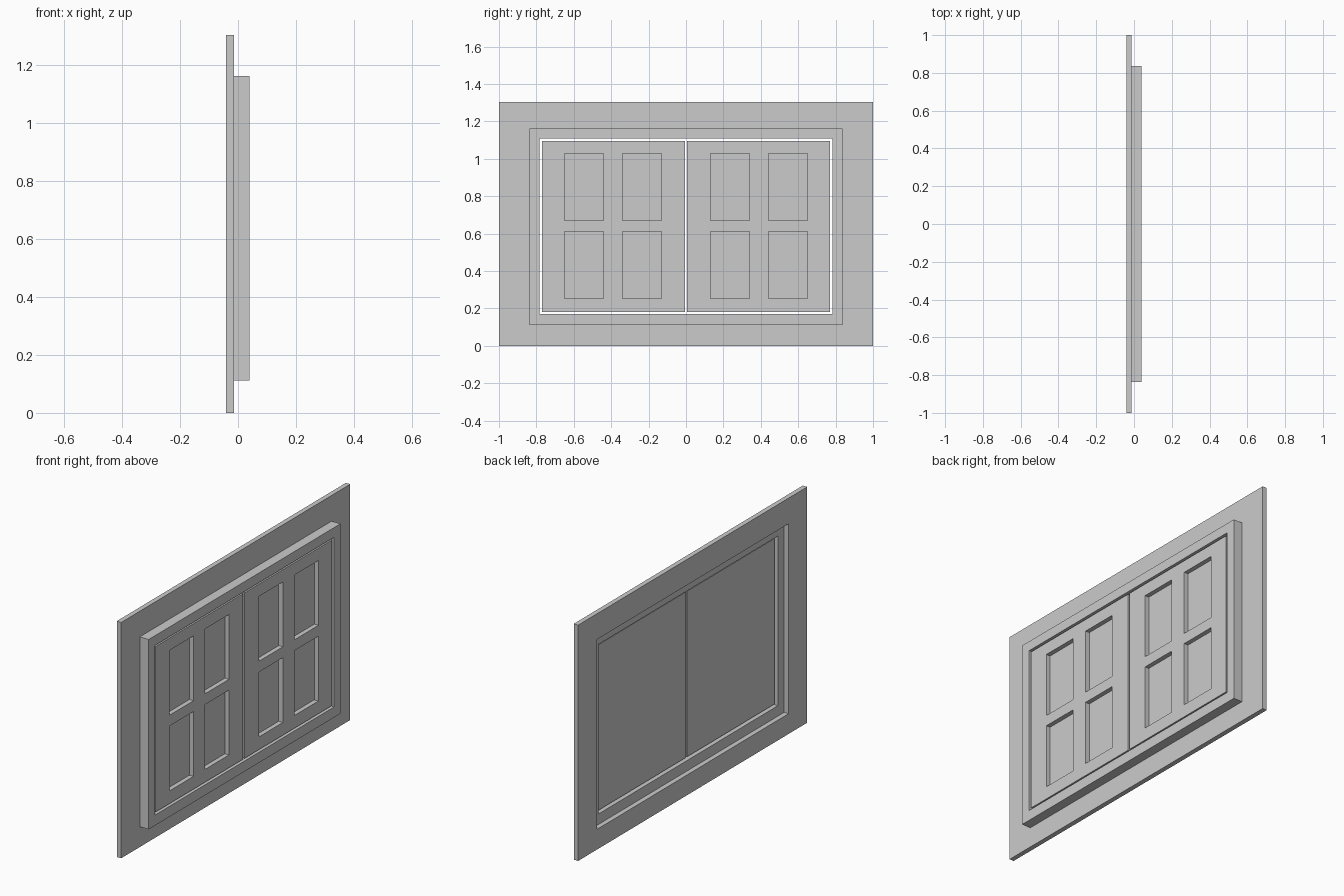
import bpy, bmesh
from mathutils import Vector

if "Cube" in bpy.data.objects:
    bpy.data.objects.remove(bpy.data.objects["Cube"])


def slab(name, x0, x1, ys, zs, holes=(), recesses=(), depth=0.0):
    """Slab facing +x on a grid of y/z cuts; listed cells become holes or recesses."""
    bm = bmesh.new()
    v = [[bm.verts.new((x0, y, z)) for z in zs] for y in ys]
    for i in range(len(ys) - 1):
        for j in range(len(zs) - 1):
            if (i, j) not in holes:
                bm.faces.new((v[i][j], v[i + 1][j], v[i + 1][j + 1], v[i][j + 1]))
    for col in v:
        for vert in col:
            if not vert.link_faces:
                bm.verts.remove(vert)

    # thicken towards +x
    ext = bmesh.ops.extrude_face_region(bm, geom=bm.faces[:], use_keep_orig=True)["geom"]
    bmesh.ops.translate(bm, vec=(x1 - x0, 0, 0),
                        verts=[g for g in ext if isinstance(g, bmesh.types.BMVert)])

    # push the recessed cells back into the front face
    if recesses:
        mids = [Vector((x1, (ys[i] + ys[i + 1]) / 2, (zs[j] + zs[j + 1]) / 2))
                for i, j in recesses]
        panes = [f for f in bm.faces
                 if any((f.calc_center_median() - m).length < 1e-4 for m in mids)]
        pushed = bmesh.ops.extrude_discrete_faces(bm, faces=panes)["faces"]
        bmesh.ops.translate(bm, vec=(-depth, 0, 0),
                            verts=list({w for f in pushed for w in f.verts}))

    bmesh.ops.recalc_face_normals(bm, faces=bm.faces[:])
    mesh = bpy.data.meshes.new(name)
    bm.to_mesh(mesh)
    bm.free()
    obj = bpy.data.objects.new(name, mesh)
    bpy.context.collection.objects.link(obj)
    return obj


# flat surround with an opening the size of the frame
slab("wall_surround", -0.041, -0.014, [-1, -0.837, 0.837, 1],
     [0, 0.112, 1.161, 1.303], holes={(1, 1)})

# raised window frame
slab("window_frame", -0.014, 0.040, [-0.837, -0.782, 0.782, 0.837],
     [0.112, 0.17, 1.107, 1.161], holes={(1, 1)})

# two sashes, each with four recessed panes
pane_cells = [(1, 1), (3, 1), (1, 3), (3, 3)]
for side, s in (("left", -1), ("right", 1)):
    cuts = sorted(s * y for y in (0.006, 0.13, 0.34, 0.44, 0.65, 0.77))
    slab(side + "_sash", -0.003, 0.036, cuts,
         [0.181, 0.252, 0.61, 0.67, 1.028, 1.096],
         recesses=pane_cells, depth=0.025)
